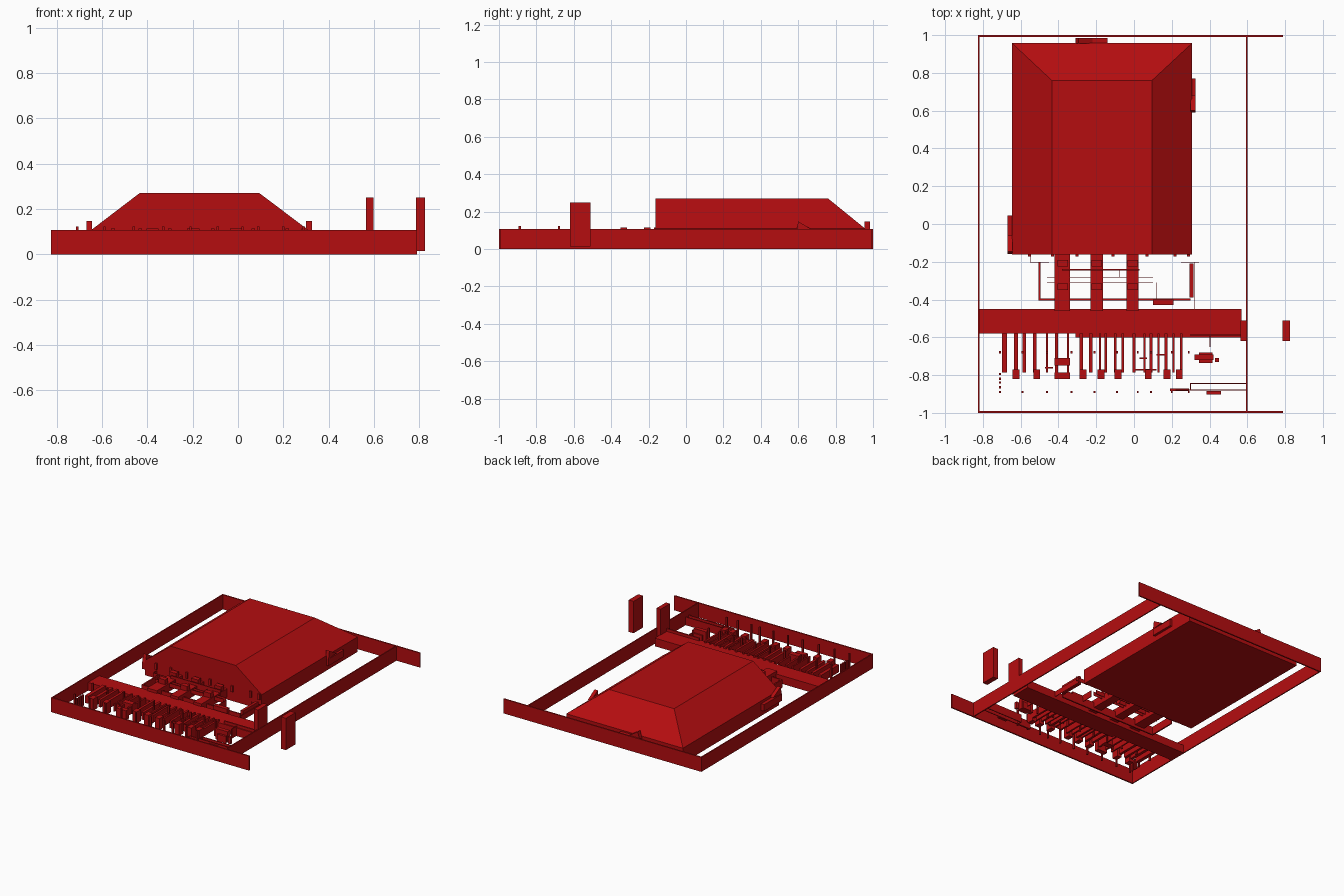
import bpy, bmesh

red = bpy.data.materials.new("red")
red.diffuse_color = (0.46, 0.004, 0.005, 1)


def finish(name, bm):
    bmesh.ops.recalc_face_normals(bm, faces=bm.faces)
    me = bpy.data.meshes.new(name)
    bm.to_mesh(me)
    bm.free()
    me.materials.append(red)
    ob = bpy.data.objects.new(name, me)
    bpy.context.collection.objects.link(ob)
    return ob


def boxes(name, *items):
    """Each item is x0, x1, y0, y1, z0, z1."""
    bm = bmesh.new()
    for x0, x1, y0, y1, z0, z1 in items:
        for v in bmesh.ops.create_cube(bm, size=1)["verts"]:
            v.co.x = x0 if v.co.x < 0 else x1
            v.co.y = y0 if v.co.y < 0 else y1
            v.co.z = z0 if v.co.z < 0 else z1
    return finish(name, bm)


def wedge(name, points, shift):
    """Triangle pushed along the shift vector."""
    bm = bmesh.new()
    face = bm.faces.new([bm.verts.new(p) for p in points])
    ext = bmesh.ops.extrude_face_region(bm, geom=[face], use_keep_orig=True)["geom"]
    bmesh.ops.translate(bm, vec=shift, verts=[v for v in ext if isinstance(v, bmesh.types.BMVert)])
    return finish(name, bm)


# Perimeter walls
H = 0.107
boxes("front_wall", (-0.825, 0.79, -1, -0.99, 0, H))
boxes("back_wall", (-0.825, 0.79, 0.99, 1, 0, H))
boxes("left_wall", (-0.825, -0.817, -0.99, 0.99, 0, H))
boxes("right_wall", (0.592, 0.6, -0.99, 0.99, 0, H))

# Main hall: box walls with a roof hipped at the back and upright at the front
bm = bmesh.new()
rings = [(-0.645, 0.307, 0.957, 0), (-0.645, 0.307, 0.957, 0.11), (-0.435, 0.095, 0.76, 0.27)]
loops = [[bm.verts.new(p) for p in ((a, -0.162, z), (b, -0.162, z), (b, y, z), (a, y, z))]
         for a, b, y, z in rings]
for low, high in zip(loops, loops[1:]):
    for i in range(4):
        j = (i + 1) % 4
        bm.faces.new((low[i], low[j], high[j], high[i]))
bm.faces.new(loops[0])
bm.faces.new(loops[-1])
finish("main_hall_roof", bm)

# Small annexes against the hall, with wedge gables
boxes("back_annex", (-0.31, -0.14, 0.955, 0.985, 0.04, 0.1))
boxes("left_annex", (-0.67, -0.64, -0.16, 0.045, 0.04, 0.09))
boxes("right_annex", (0.3, 0.325, 0.59, 0.77, 0.04, 0.09))
wedge("right_wedge", ((0.3, 0.59, 0.09), (0.3, 0.6, 0.148), (0.3, 0.68, 0.1)), (0.026, 0, 0))
wedge("left_wedge", ((-0.67, -0.16, 0.09), (-0.67, -0.145, 0.148), (-0.67, -0.06, 0.1)), (0.026, 0, 0))
wedge("back_wedge", ((-0.31, 0.955, 0.1), (-0.295, 0.955, 0.148), (-0.22, 0.955, 0.1)), (0, 0.03, 0))

# Gate posts on the right
boxes("gate_post_inner", (0.565, 0.598, -0.62, -0.51, 0.02, 0.25))
boxes("gate_post_outer", (0.785, 0.825, -0.62, -0.51, 0.015, 0.25))

# Cross gallery and the three links back to the hall
boxes("cross_gallery", (-0.82, -0.31, -0.58, -0.45, 0, 0.06), (-0.31, 0.57, -0.6, -0.45, 0, 0.06))
boxes("gallery_links", *[(a, b, -0.46, -0.16, 0.02, 0.08)
                         for a, b in ((-0.42, -0.34), (-0.23, -0.165), (-0.04, 0.025))])
boxes("link_caps", *[(a, a + 0.055, y, y + 0.035, 0.08, 0.115)
                     for a in (-0.405, -0.225, -0.035) for y in (-0.225, -0.35)])

# Porch rails between hall and gallery
boxes("porch_frame",
      (-0.505, 0.3, -0.405, -0.395, 0, 0.06), (-0.505, -0.495, -0.395, -0.2, 0, 0.06),
      (0.295, 0.315, -0.39, -0.21, 0.02, 0.08), (0.1, 0.21, -0.43, -0.4, 0.02, 0.08),
      (-0.38, 0.03, -0.245, -0.238, 0.05, 0.1))
boxes("porch_thin_rails",
      (-0.46, 0.1, -0.284, -0.281, 0.05, 0.08), (-0.46, 0.1, -0.312, -0.309, 0.05, 0.08),
      (-0.55, -0.45, -0.205, -0.202, 0.03, 0.06), (-0.55, -0.547, -0.205, -0.16, 0.03, 0.06),
      (0.25, 0.345, -0.205, -0.202, 0.03, 0.06), (0.12, 0.123, -0.4, -0.31, 0.03, 0.08),
      (-0.08, -0.077, -0.28, -0.24, 0.03, 0.08), (0.32, 0.324, -0.45, -0.2, 0.02, 0.06))
boxes("hall_front_studs", *[(x, x + 0.016, -0.172, -0.158, 0.07, 0.115)
                            for x in (-0.56, -0.44, -0.31, -0.12, 0.06, 0.21, 0.28)])

# Row of partitions in front of the gallery, most with a block at the end
parts = [(-0.685, 0.026), (-0.625, 0.022), (-0.58, 0.018), (-0.525, 0.02), (-0.46, 0.01),
         (-0.41, 0.014), (-0.35, 0.012), (-0.28, 0.018), (-0.23, 0.018), (-0.18, 0.012),
         (-0.15, 0.014), (-0.1, 0.014), (-0.06, 0.012), (0.0, 0.016), (0.055, 0.01),
         (0.09, 0.018), (0.13, 0.01), (0.17, 0.016), (0.21, 0.01), (0.25, 0.014)]
boxes("front_partitions", *[(x - w / 2, x + w / 2, -0.785, -0.58, 0.02, 0.075) for x, w in parts])
boxes("partition_blocks", *[(x - 0.018, x + 0.018, -0.82, -0.77, 0.0, 0.085)
                            for x in (-0.625, -0.515, -0.27, -0.175, -0.085, 0.075, 0.175, 0.24)])
boxes("entrance_blocks", (-0.42, -0.34, -0.75, -0.71, 0.02, 0.09), (-0.42, -0.34, -0.82, -0.785, 0.0, 0.07))
boxes("partition_links", (0.0, 0.12, -0.775, -0.768, 0.02, 0.07), (0.03, 0.07, -0.715, -0.708, 0.03, 0.07),
      (0.12, 0.17, -0.695, -0.688, 0.03, 0.07), (-0.47, -0.43, -0.765, -0.758, 0.03, 0.07))

# Slim stakes in two rows
stakes = (-0.71, -0.59, -0.46, -0.33, -0.21, -0.09, 0.02, 0.09, 0.2, 0.29)
boxes("stake_rows", *[(x - 0.005, x + 0.005, y, y + 0.012, 0, 0.122)
                      for x in stakes for y in (-0.895, -0.685)])
boxes("left_stakes", *[(-0.715, -0.705, y, y + 0.012, 0, 0.08) for y in (-0.87, -0.845, -0.825, -0.8)])

# Forecourt fence, bench and hut at the right
boxes("forecourt_fence", (0.3, 0.595, -0.847, -0.841, 0, 0.06), (0.22, 0.595, -0.882, -0.876, 0, 0.06),
      (0.297, 0.303, -0.88, -0.841, 0, 0.06), (0.3, 0.57, -0.592, -0.582, 0, 0.08),
      (0.4, 0.406, -0.65, -0.59, 0, 0.07))
boxes("bench", (0.385, 0.46, -0.902, -0.884, 0, 0.05), (0.19, 0.29, -0.884, -0.872, 0, 0.05))
boxes("small_hut", (0.32, 0.42, -0.72, -0.69, 0, 0.08), (0.345, 0.415, -0.735, -0.68, 0, 0.05),
      (0.43, 0.45, -0.73, -0.71, 0, 0.05))
